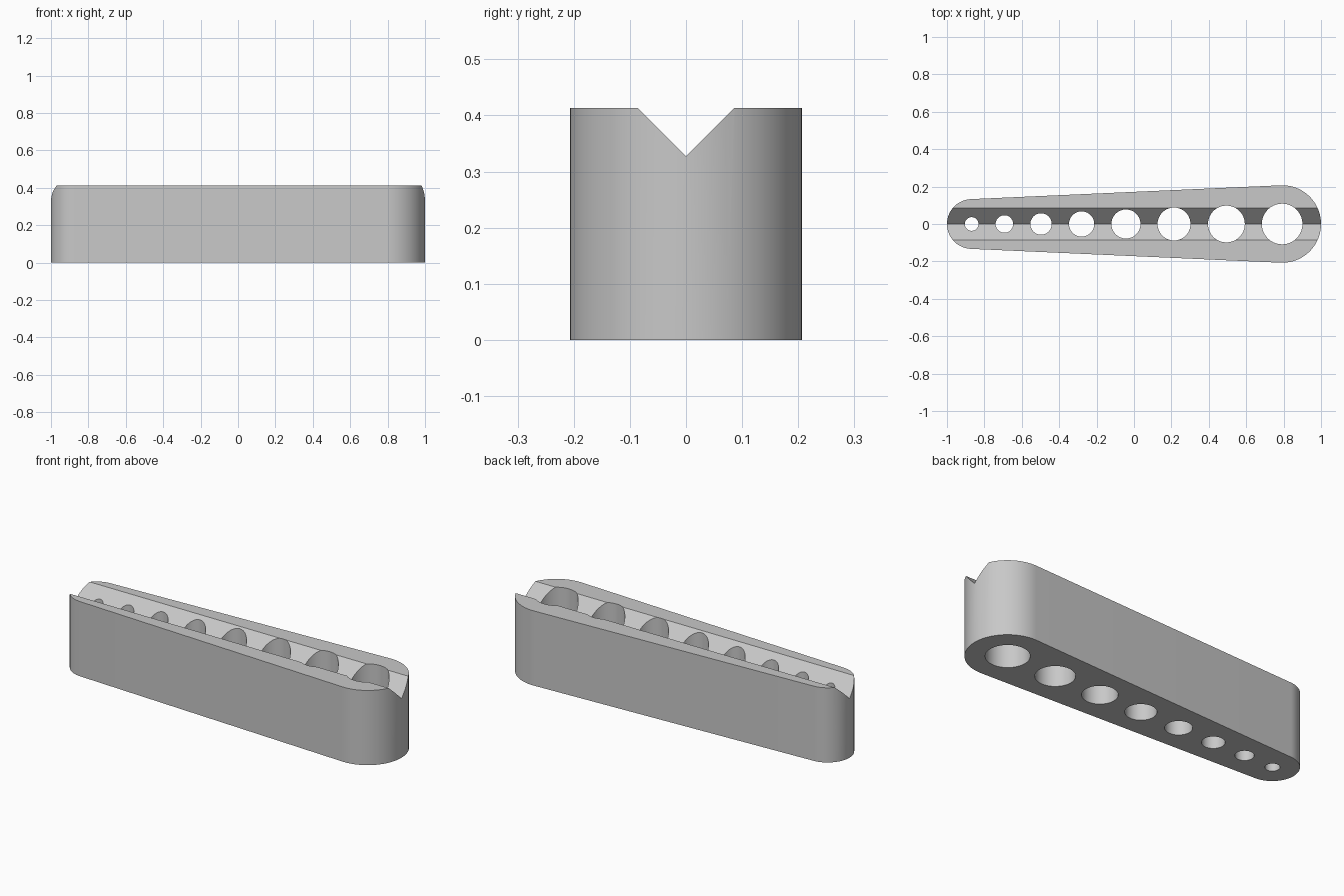
import bpy, bmesh
from math import sin, cos, pi, radians, asin
from mathutils import Vector

if "Cube" in bpy.data.objects:
    bpy.data.objects.remove(bpy.data.objects["Cube"], do_unlink=True)

HEIGHT = 0.413
BIG_X, BIG_R = 0.793, 0.207
SMALL_X, SMALL_R = -0.867, 0.133
HOLE_X = (-0.868, -0.693, -0.497, -0.28, -0.043, 0.214, 0.494, 0.792)

grey = bpy.data.materials.new("plain grey")
grey.use_nodes = True
colour = (0.58, 0.58, 0.58, 1)
grey.diffuse_color = colour
grey.node_tree.nodes["Principled BSDF"].inputs["Base Color"].default_value = colour


def prism(name, points, direction, collection):
    """Closed solid swept from a 3D outline along a direction."""
    bm = bmesh.new()
    near = [bm.verts.new(p) for p in points]
    far = [bm.verts.new(Vector(p) + Vector(direction)) for p in points]
    bm.faces.new(near)
    bm.faces.new(far[::-1])
    for i in range(len(near)):
        bm.faces.new((near[i], near[i - 1], far[i - 1], far[i]))
    bmesh.ops.recalc_face_normals(bm, faces=bm.faces)
    mesh = bpy.data.meshes.new(name)
    bm.to_mesh(mesh)
    bm.free()
    mesh.materials.append(grey)
    obj = bpy.data.objects.new(name, mesh)
    collection.objects.link(obj)
    return obj


def arc(x, r, start, end, steps, z):
    angles = [start + (end - start) * i / steps for i in range(steps + 1)]
    return [(x + r * cos(a), r * sin(a), z) for a in angles]


# Tapered block: two rounded ends joined by tangent sides
tangent = pi / 2 + asin((BIG_R - SMALL_R) / (BIG_X - SMALL_X))
outline = (arc(BIG_X, BIG_R, -tangent, tangent, 41, 0)
           + arc(SMALL_X, SMALL_R, tangent, 2 * pi - tangent, 41, 0))
block = prism("drill_guide_block", outline, (0, 0, HEIGHT), bpy.context.collection)

# V groove along the top
cutters = bpy.data.collections.new("cutters")
bpy.context.scene.collection.children.link(cutters)
groove = [(-1.2, 0, 0.327), (-1.2, 0.186, 0.513), (-1.2, -0.186, 0.513)]
prism("groove_cutter", groove, (2.4, 0, 0), cutters)

# Row of through holes, growing towards the wide end
half_step = pi / 64
for i, x in enumerate(HOLE_X):
    ring = arc(x, 0.0365 + 0.0103 * i, half_step, 2 * pi + half_step, 64, -0.1)[:-1]
    prism(f"hole_cutter_{i + 1}", ring, (0, 0, 0.7), cutters)

# Cut everything in one pass, then discard the cutters
bpy.context.view_layer.objects.active = block
block.select_set(True)
mod = block.modifiers.new("cuts", "BOOLEAN")
mod.operation = "DIFFERENCE"
mod.solver = "EXACT"
mod.operand_type = "COLLECTION"
mod.collection = cutters
bpy.ops.object.modifier_apply(modifier=mod.name)
for cutter in list(cutters.objects):
    bpy.data.objects.remove(cutter, do_unlink=True)
bpy.data.collections.remove(cutters)

bpy.ops.object.shade_smooth_by_angle(angle=radians(30))
